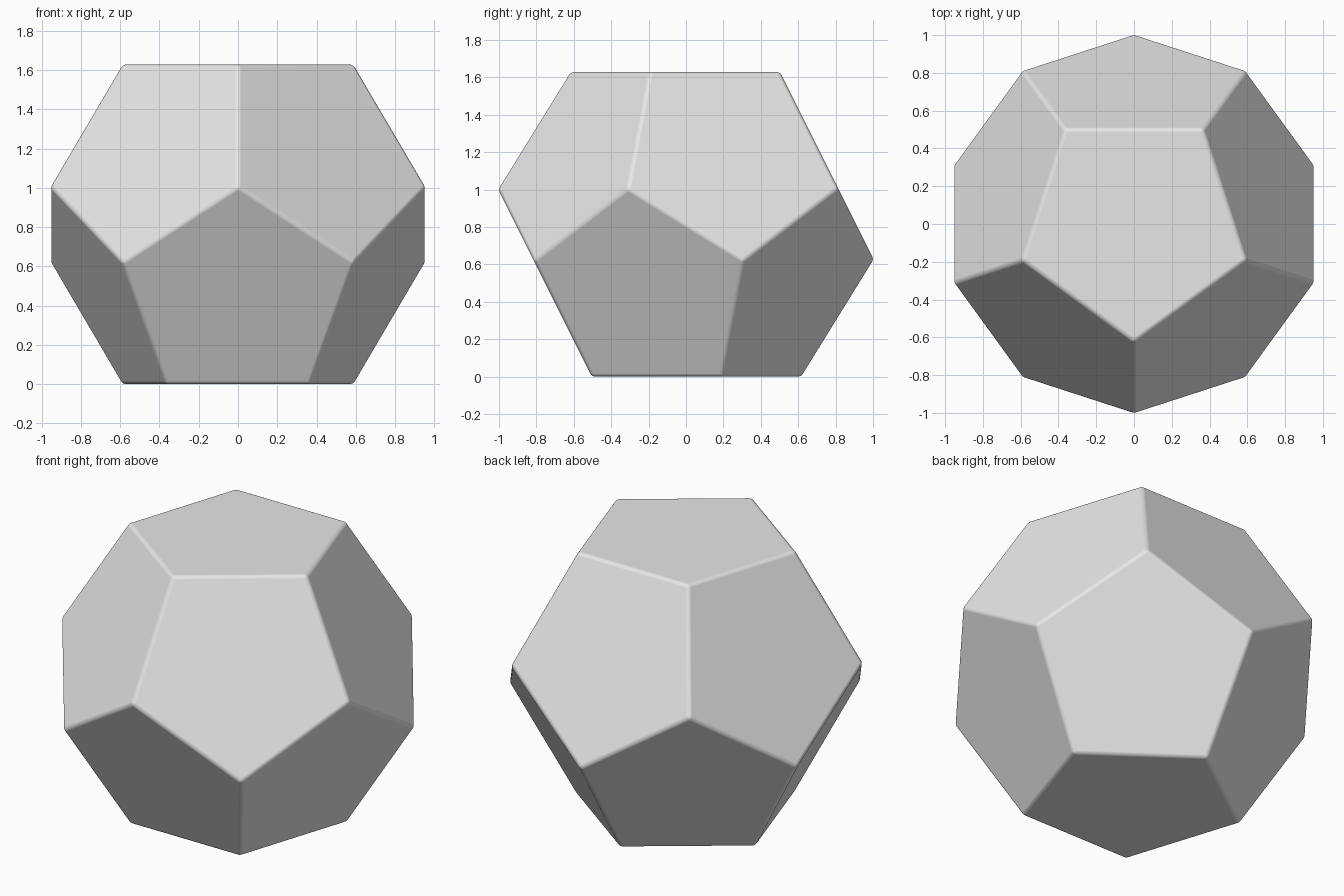
import bpy, bmesh
from math import sin, cos, pi, sqrt

cube = bpy.data.objects.get("Cube")
if cube:
    bpy.data.objects.remove(cube, do_unlink=True)

PHI = (1 + sqrt(5)) / 2
SCALE = 1.0063            # sharp solid, before rounding trims the corners
HALF_HEIGHT = PHI / 2 * SCALE
INNER_RADIUS = SCALE / PHI
BELT = HALF_HEIGHT * (sqrt(5) - 2)


def ring(bm, radius, z, start):
    """Five evenly spaced corners at one height."""
    return [bm.verts.new((radius * cos(start + i * 2 * pi / 5),
                          radius * sin(start + i * 2 * pi / 5), z)) for i in range(5)]


# Twelve pentagons from four rings of corners
bm = bmesh.new()
front, back = -pi / 2, pi / 2
top = ring(bm, INNER_RADIUS, 2 * HALF_HEIGHT, front)
upper = ring(bm, SCALE, HALF_HEIGHT + BELT, front)
lower = ring(bm, SCALE, HALF_HEIGHT - BELT, front + pi / 5)
bottom = ring(bm, INNER_RADIUS, 0, front + pi / 5)
bm.faces.new(top)
bm.faces.new(bottom[::-1])
for i in range(5):
    j = (i + 1) % 5
    bm.faces.new((top[j], top[i], upper[i], lower[i], upper[j]))
    bm.faces.new((bottom[i], bottom[j], lower[j], upper[j], lower[i]))
bmesh.ops.recalc_face_normals(bm, faces=bm.faces)

# Slightly rounded edges
bmesh.ops.bevel(bm, geom=bm.edges[:] + bm.verts[:], offset=0.018, offset_type='OFFSET',
                segments=4, profile=0.5, affect='EDGES', clamp_overlap=True)
mesh = bpy.data.meshes.new("twelve_sided_solid")
bm.to_mesh(mesh)
bm.free()
solid = bpy.data.objects.new("twelve_sided_solid", mesh)
bpy.context.collection.objects.link(solid)

# Plain grey
grey = bpy.data.materials.new("light_grey")
grey.use_nodes = True
colour = (0.8, 0.8, 0.8, 1)
grey.diffuse_color = colour
grey.node_tree.nodes["Principled BSDF"].inputs["Base Color"].default_value = colour
mesh.materials.append(grey)

# Smooth rounding, flat pentagons
bpy.context.view_layer.objects.active = solid
solid.select_set(True)
bpy.ops.object.shade_smooth()
weighted = solid.modifiers.new("flat_faces", 'WEIGHTED_NORMAL')
weighted.weight = 100
